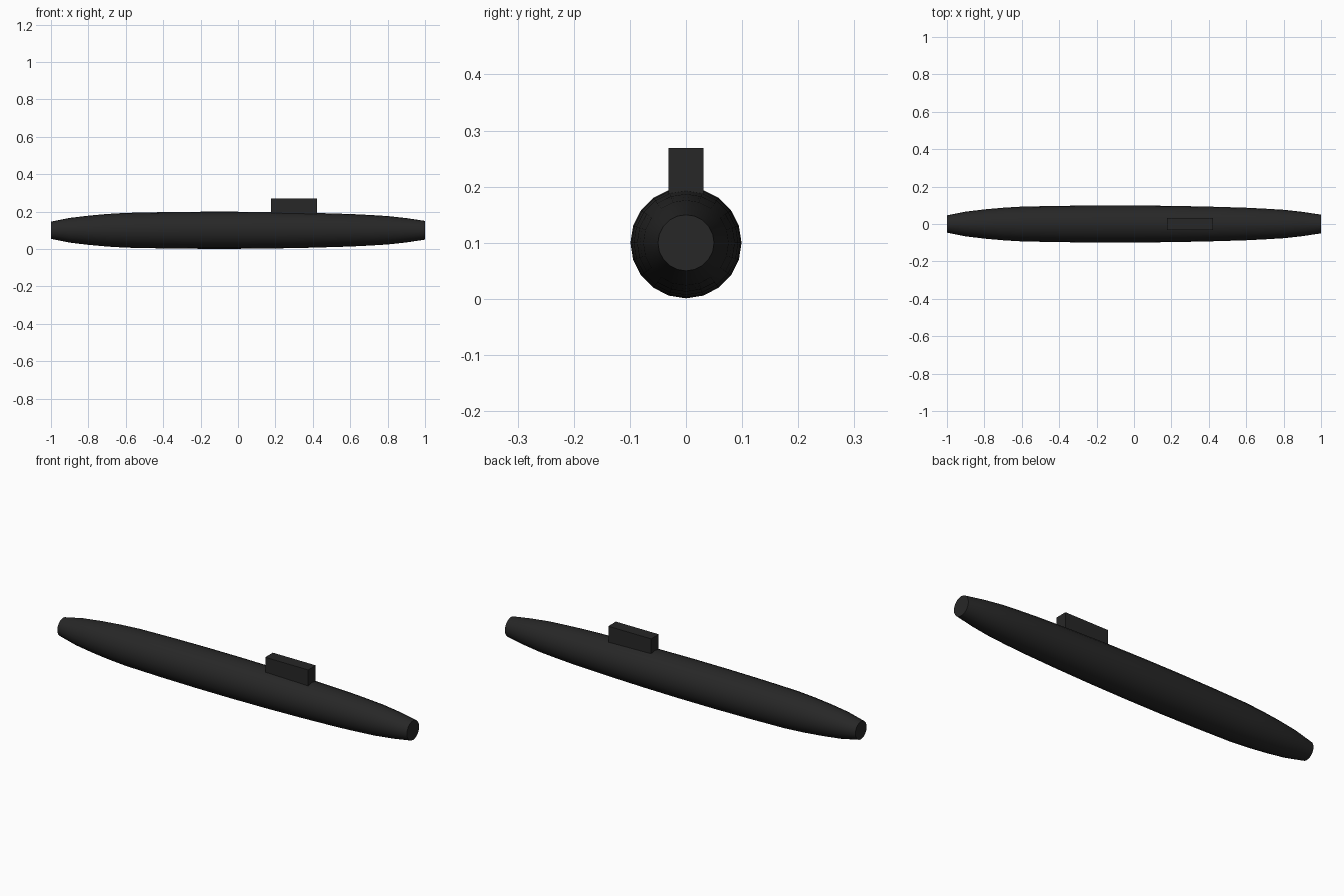
import bpy
import bmesh
from math import sin, cos, tau, radians

cube = bpy.data.objects.get("Cube")
if cube:
    bpy.data.objects.remove(cube, do_unlink=True)

# Matte black paint for the whole vessel
black = bpy.data.materials.new("matte_black")
black.use_nodes = True
colour = (0.02, 0.02, 0.02, 1)
black.diffuse_color = colour
black.node_tree.nodes["Principled BSDF"].inputs["Base Color"].default_value = colour


def add_object(name, bm):
    bmesh.ops.recalc_face_normals(bm, faces=bm.faces)
    mesh = bpy.data.meshes.new(name)
    bm.to_mesh(mesh)
    bm.free()
    mesh.materials.append(black)
    obj = bpy.data.objects.new(name, mesh)
    bpy.context.collection.objects.link(obj)
    return obj


# Hull: tapered round body along x, as (x, radius) stations
SIDES, AXIS_Z = 20, 0.1
STATIONS = [(-1, 0.046), (-0.9, 0.066), (-0.8, 0.078), (-0.7, 0.087),
            (-0.6, 0.093), (-0.4, 0.097), (-0.2, 0.099), (0, 0.099),
            (0.2, 0.097), (0.4, 0.093), (0.6, 0.087), (0.7, 0.082),
            (0.8, 0.076), (0.9, 0.065), (1, 0.05)]
bm = bmesh.new()
rings = [[bm.verts.new((x, r * sin(tau * i / SIDES), AXIS_Z + r * cos(tau * i / SIDES)))
          for i in range(SIDES)] for x, r in STATIONS]
for a, b in zip(rings, rings[1:]):
    for i in range(SIDES):
        j = (i + 1) % SIDES
        bm.faces.new((a[i], a[j], b[j], b[i]))
# Flat bow and stern caps
bm.faces.new(rings[0])
bm.faces.new(rings[-1])
hull = add_object("hull", bm)
bpy.context.view_layer.objects.active = hull
hull.select_set(True)
bpy.ops.object.shade_smooth_by_angle(angle=radians(30))

# Conning tower: plain box sunk into the hull
bm = bmesh.new()
bmesh.ops.create_cube(bm, size=1)
bmesh.ops.scale(bm, vec=(0.245, 0.062, 0.12), verts=bm.verts)
bmesh.ops.translate(bm, vec=(0.3, 0, 0.209), verts=bm.verts)
add_object("conning_tower", bm)
